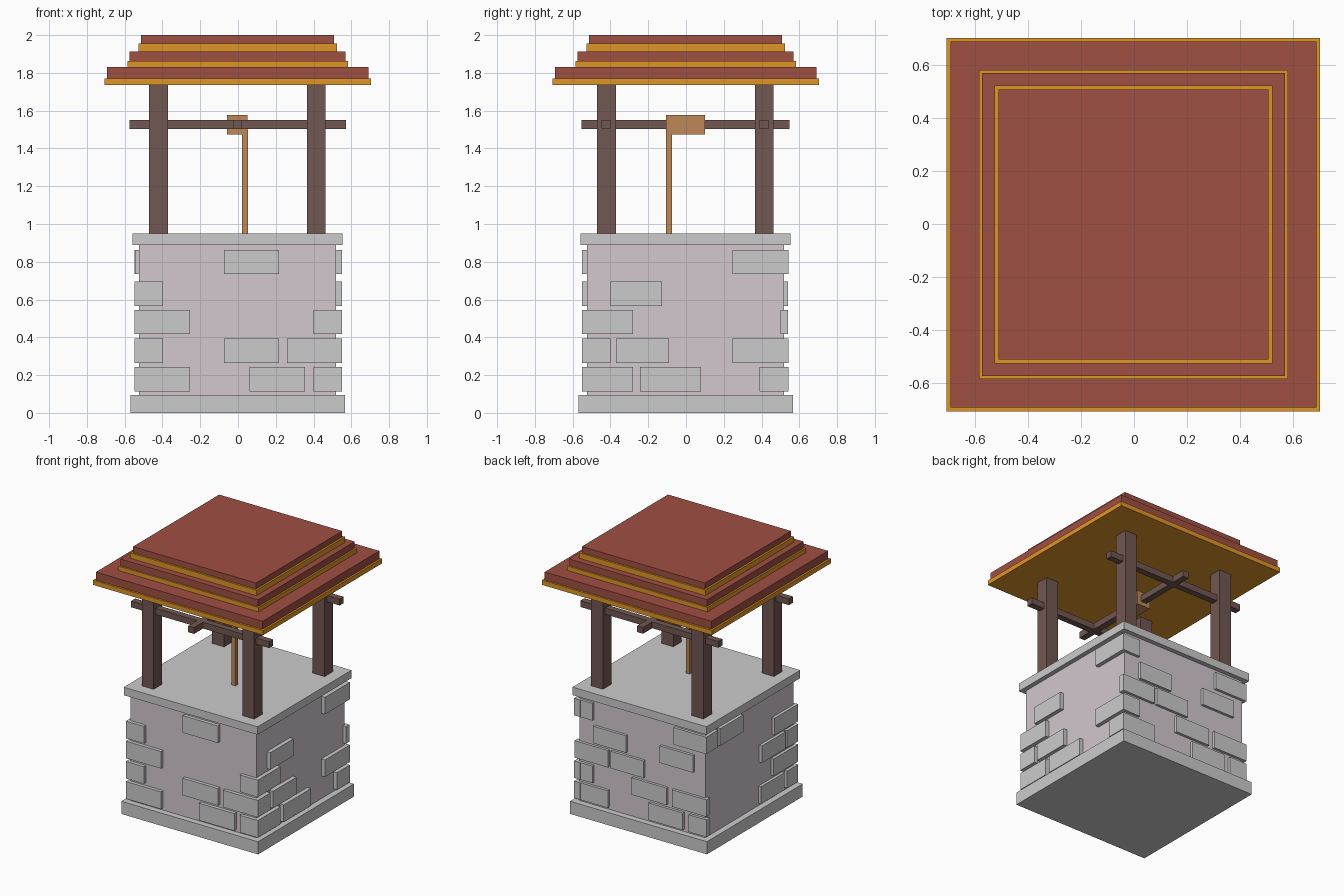
import bpy


def material(name, rgb):
    m = bpy.data.materials.new(name)
    m.diffuse_color = (*rgb, 1)
    return m


MORTAR = material("mortar", (0.65, 0.58, 0.62))
DARK_WOOD = material("dark_wood", (0.165, 0.095, 0.083))
TAN_WOOD = material("tan_wood", (0.51, 0.25, 0.095))
OCHRE = material("ochre_trim", (0.74, 0.30, 0.02))
TILE = material("red_tile", (0.35, 0.08, 0.055))


def box(name, x, y, z, mat=None):
    """Box from (min, max) ranges on each axis."""
    bpy.ops.mesh.primitive_cube_add(size=1, location=[(a + b) / 2 for a, b in (x, y, z)])
    ob = bpy.context.object
    ob.name = name
    ob.scale = [abs(b - a) for a, b in (x, y, z)]
    bpy.ops.object.transform_apply(location=False, rotation=False, scale=True)
    if mat:
        ob.data.materials.append(mat)
    return ob


def slab(name, half, z0, z1, mat=None):
    r = (-half - 0.002, half - 0.002)
    return box(name, r, r, (z0, z1), mat)


# Stone well body
slab("base_slab", 0.568, 0, 0.095)
slab("well_body", 0.522, 0.095, 0.89, MORTAR)
slab("cap_slab", 0.556, 0.89, 0.95)

# Raised bricks: row heights, then (row, start, end) along each wall
ROWS = [(0.113, 0.242), (0.265, 0.393), (0.417, 0.545), (0.567, 0.695), (0.735, 0.863)]
E = 0.547
WALLS = {
    "front": [(0, -E, -0.255), (0, 0.06, 0.355), (0, 0.40, E), (1, -E, -0.397),
              (1, -0.075, 0.217), (1, 0.26, E), (2, -E, -0.255), (2, 0.40, E),
              (3, -E, -0.397), (4, -0.075, 0.217)],
    "right": [(0, -E, -0.28), (0, -0.243, 0.08), (0, 0.39, 0.542), (1, -E, -0.40),
              (1, -0.37, -0.09), (1, 0.246, 0.542), (2, -E, -0.28),
              (3, -0.40, -0.127), (4, 0.246, 0.542)],
    "back": [(0, 0.27, E), (0, -0.35, -0.067), (0, -E, -0.40), (1, 0.40, E),
             (1, -0.215, 0.075), (1, -E, -0.26), (2, 0.27, E), (2, -0.025, 0.25),
             (3, 0.12, 0.395), (3, -0.435, -0.16), (4, 0.40, E), (4, -E, -0.275)],
    "left": [(0, -E, -0.42), (0, -0.39, -0.11), (1, -E, -0.26), (2, -0.40, -0.12),
             (2, -E, -0.42), (3, -E, -0.27), (4, 0.40, 0.54), (4, 0.10, 0.375)],
}
for wall, bricks in WALLS.items():
    for row, a, b in bricks:
        depth = {"front": (-0.55, -0.50), "right": (0.50, 0.55),
                 "back": (0.50, 0.54), "left": (-0.546, -0.50)}[wall]
        x, y = ((a, b), depth) if wall in ("front", "back") else (depth, (a, b))
        box(wall + "_brick", x, y, ROWS[row], None)

# Four posts
SPANS = [(-0.47, -0.371), (0.365, 0.464)]
for x in SPANS:
    for y in SPANS:
        box("post", x, y, (0.95, 1.735), DARK_WOOD)

# Cross bars and the axle
for y in (-0.423, 0.414):
    box("cross_bar", (-0.575, 0.571), (y - 0.024, y + 0.024), (1.503, 1.55), DARK_WOOD)
box("axle", (-0.026, 0.022), (-0.553, 0.547), (1.503, 1.55), DARK_WOOD)

# Winding drum and hanging rope
box("winding_drum", (-0.057, 0.051), (-0.105, 0.1), (1.473, 1.578), TAN_WOOD)
box("rope", (0.021, 0.053), (-0.106, -0.074), (0.95, 1.5), TAN_WOOD)

# Stepped roof: ochre trim under each red tier
TIERS = [(0.706, 0.692, 1.735, 1.77, 1.83), (0.584, 0.572, 1.83, 1.863, 1.914),
         (0.525, 0.511, 1.914, 1.955, 2.0)]
for trim, tile, z0, z1, z2 in TIERS:
    slab("roof_trim", trim, z0, z1, OCHRE)
    slab("roof_tier", tile, z1, z2, TILE)
